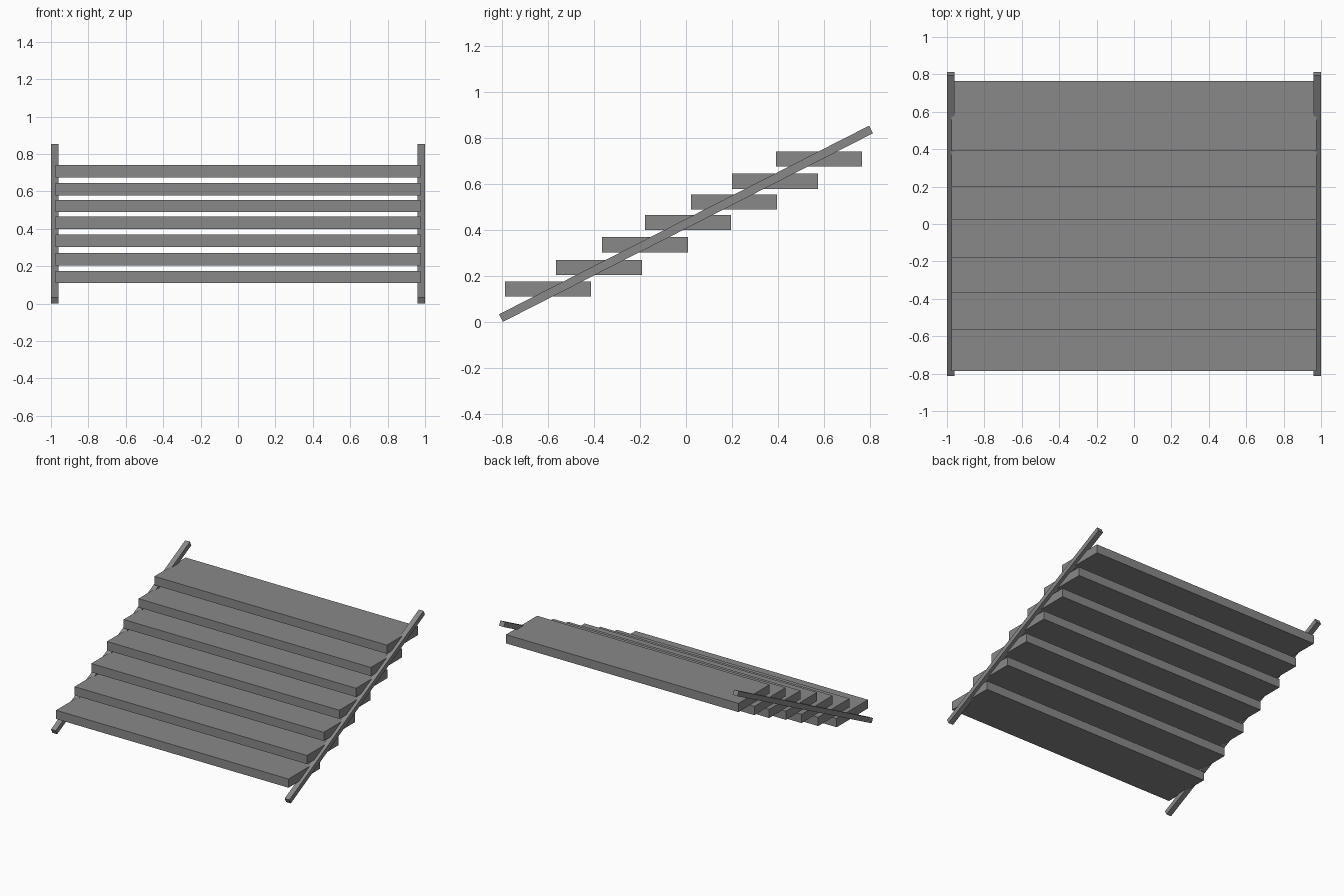
import bpy, math

if "Cube" in bpy.data.objects:
    bpy.data.objects.remove(bpy.data.objects["Cube"])

grey = bpy.data.materials.new("grey")
grey.diffuse_color = (0.25, 0.25, 0.25, 1)
grey.use_nodes = True
grey.node_tree.nodes["Principled BSDF"].inputs["Base Color"].default_value = grey.diffuse_color


def box(name, centre, size, tilt=0.0):
    bpy.ops.mesh.primitive_cube_add(size=1, location=centre, rotation=(tilt, 0, 0))
    ob = bpy.context.object
    ob.name = name
    ob.scale = size
    ob.data.materials.append(grey)
    return ob


# Two sloping side rails
for side, x in (("left", -0.98), ("right", 0.98)):
    box(f"{side}_rail", (x, 0, 0.427), (0.04, 1.804, 0.037), math.radians(27))

# Seven overlapping level treads: centre (y, z), slightly uneven spacing
treads = [(-0.600, 0.143), (-0.378, 0.237), (-0.178, 0.336), (0.009, 0.432),
          (0.209, 0.522), (0.387, 0.612), (0.578, 0.708)]
for i, (y, z) in enumerate(treads, 1):
    box(f"tread_{i}", (0, y, z), (1.95, 0.374, 0.066), 0)
